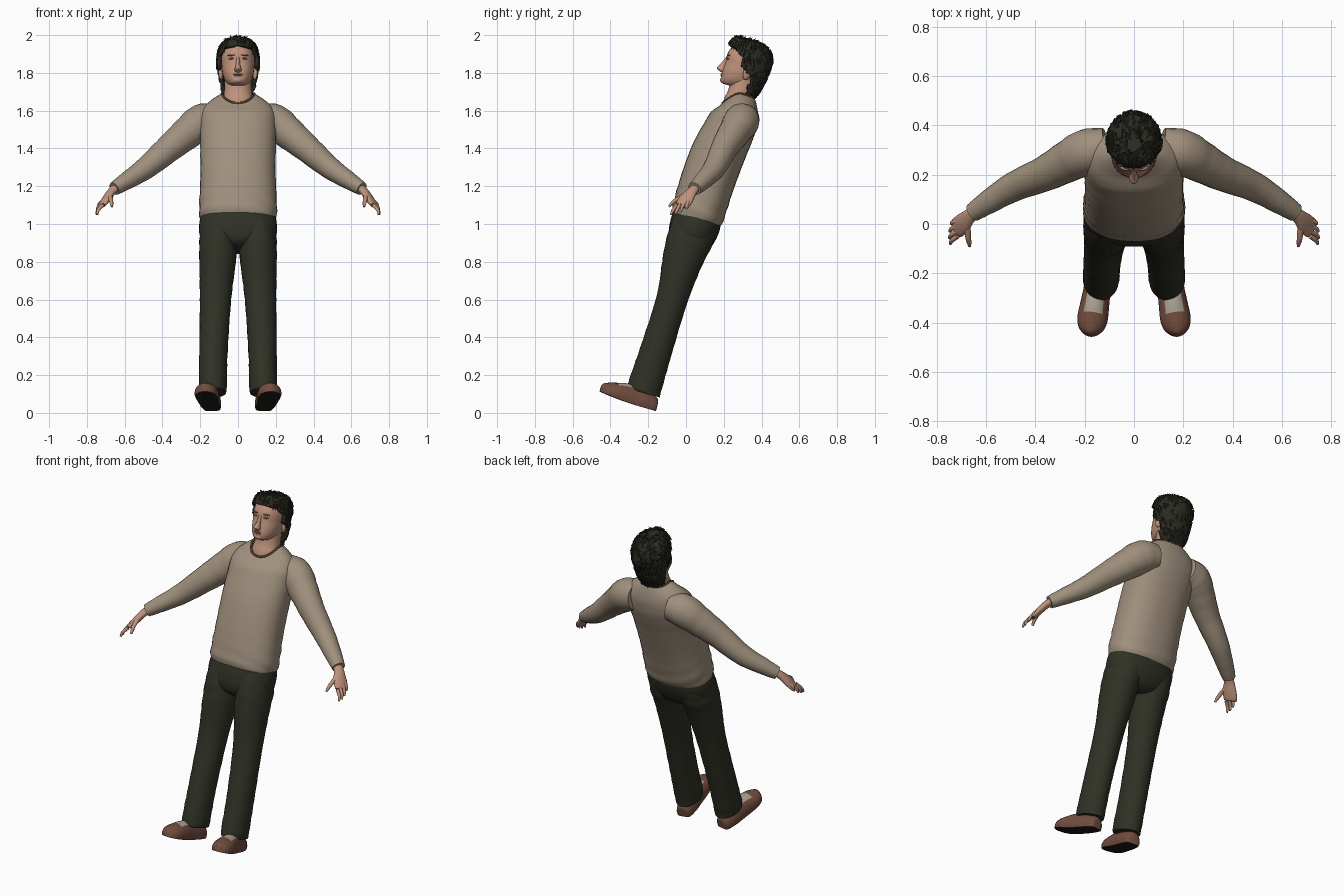
import bpy, bmesh, math, random
from mathutils import Vector, Matrix

random.seed(4)
if "Cube" in bpy.data.objects:
    bpy.data.objects.remove(bpy.data.objects["Cube"], do_unlink=True)

# The upright figure is leaned back onto its heels
LEAN = Matrix.Translation((0, -0.231, 0.03)) @ Matrix.Rotation(math.radians(-16), 4, 'X')
IDENT = Matrix.Identity(4)


def material(name, rgb):
    m = bpy.data.materials.new(name)
    m.use_nodes = True
    m.diffuse_color = (*rgb, 1)
    bsdf = m.node_tree.nodes["Principled BSDF"]
    bsdf.inputs["Base Color"].default_value = (*rgb, 1)
    bsdf.inputs["Roughness"].default_value = 0.8
    return m


WOOL = material("beige wool", (0.35, 0.28, 0.205))
SKIN = material("skin", (0.52, 0.29, 0.2))
LIP = material("lip", (0.36, 0.16, 0.12))
LID = material("eyelid", (0.33, 0.18, 0.13))
HAIR = material("dark hair", (0.022, 0.024, 0.015))
CLOTH = material("dark cloth", (0.029, 0.031, 0.019))
LEATHER = material("brown leather", (0.17, 0.075, 0.05))
TONGUE = material("grey tongue", (0.4, 0.36, 0.29))
RUBBER = material("black rubber", (0.012, 0.012, 0.01))
TRIM = material("brown trim", (0.1, 0.045, 0.03))


def finish(name, bm, mats, matrix=LEAN, angle=50, side=1):
    bmesh.ops.transform(bm, matrix=matrix, verts=bm.verts)
    bmesh.ops.scale(bm, vec=(side, 1, 1), verts=bm.verts)
    bmesh.ops.recalc_face_normals(bm, faces=bm.faces)
    me = bpy.data.meshes.new(name)
    bm.to_mesh(me)
    bm.free()
    for m in mats:
        me.materials.append(m)
    ob = bpy.data.objects.new(name, me)
    bpy.context.collection.objects.link(ob)
    bpy.ops.object.select_all(action='DESELECT')
    ob.select_set(True)
    bpy.context.view_layer.objects.active = ob
    bpy.ops.object.shade_smooth_by_angle(angle=math.radians(angle))
    return ob


def smooth_rows(rows, n):
    """Catmull-Rom resampling of a list of number rows."""
    out = []
    for i in range(len(rows) - 1):
        quad = [rows[max(0, min(len(rows) - 1, i + k))] for k in (-1, 0, 1, 2)]
        for s in range(n):
            t = s / n
            out.append([b + 0.5 * t * (c - a + t * (2 * a - 5 * b + 4 * c - d + t * (3 * (b - c) + d - a)))
                        for a, b, c, d in zip(*quad)])
    return out + [list(rows[-1])]


def bridge(rings, cap_end=True):
    bm = bmesh.new()
    loops = [[bm.verts.new(p) for p in ring] for ring in rings]
    n = len(loops[0])
    for lo, hi in zip(loops, loops[1:]):
        for j in range(n):
            bm.faces.new((lo[j], lo[(j + 1) % n], hi[(j + 1) % n], hi[j]))
    bm.faces.new(loops[0])
    if cap_end:
        bm.faces.new(loops[-1])
    return bm


def oval(z, rx, front, back, cx=0, segs=32, power=2.0, fold=0.0):
    pts = []
    for j in range(segs):
        a = math.tau * j / segs
        c, s = math.cos(a), math.sin(a)
        k = 1 + fold * math.sin(75 * z + 2 * c + 3 * s)
        pts.append(Vector((cx + k * rx * math.copysign(abs(c) ** (2 / power), c),
                           (front + back) / 2 + k * (back - front) / 2 * math.copysign(abs(s) ** (2 / power), s), z)))
    return pts


def loft(rows, n=4, **kw):
    return bridge([oval(*r, **kw) for r in smooth_rows(rows, n)])


def sweep(rows, hint, n=4, segs=20, fold=0.0):
    """Rows of x, y, z, wide radius, thin radius."""
    rows = smooth_rows(rows, n)
    pts = [Vector(r[:3]) for r in rows]
    rings = []
    for i, p in enumerate(pts):
        t = (pts[min(i + 1, len(pts) - 1)] - pts[max(i - 1, 0)]).normalized()
        u = (Vector(hint) - t * t.dot(Vector(hint))).normalized()
        v = t.cross(u)
        k = 1 + fold * math.sin(i * 1.9)
        rings.append([p + k * (u * rows[i][3] * math.cos(a) + v * rows[i][4] * math.sin(a))
                      for a in (math.tau * j / segs for j in range(segs))])
    return bridge(rings)


def ball(name, mat, at, size, side=1, turn=0.0):
    bm = bmesh.new()
    bmesh.ops.create_uvsphere(bm, u_segments=16, v_segments=10, radius=1)
    m = Matrix.Translation(at) @ Matrix.Rotation(turn, 4, 'Z') @ Matrix.Diagonal((*size, 1))
    return finish(name, bm, [mat], LEAN @ m, side=side)


# Sweater body with a dipped neckline
body = smooth_rows([(1.03, .195, -.125, .13), (1.05, .203, -.134, .138), (1.1, .206, -.141, .142),
                    (1.25, .2, -.141, .147), (1.42, .2, -.127, .161), (1.55, .203, -.097, .174),
                    (1.62, .2, -.078, .17), (1.67, .178, -.06, .157), (1.71, .135, -.045, .138),
                    (1.74, .086, -.036, .118)], 5)
rings = []
for r in body:
    ring = oval(*r, power=2.3, fold=0.012 if r[0] < 1.2 else 0.003)
    drop = 0.075 * max(0, (r[0] - 1.6) / 0.14)
    cy = (r[2] + r[3]) / 2
    for p in ring:
        p.z -= drop * max(0, (cy - p.y) / (cy - r[2])) ** 1.5
    rings.append(ring)
finish("sweater_body", bridge(rings, False), [WOOL])

# Collar trim follows the neckline
curve = bpy.data.curves.new("collar_trim", 'CURVE')
curve.dimensions = '3D'
curve.bevel_depth = 0.006
spline = curve.splines.new('POLY')
spline.points.add(len(rings[-1]) - 1)
spline.use_cyclic_u = True
for sp, p in zip(spline.points, rings[-1]):
    sp.co = (*(LEAN @ p), 1)
curve.materials.append(TRIM)
bpy.context.collection.objects.link(bpy.data.objects.new("collar_trim", curve))

# Trouser seat
finish("trouser_seat", loft([(.86, .05, -.05, .06), (.885, .13, -.1, .1), (.93, .196, -.122, .122),
                             (1, .206, -.13, .135), (1.06, .196, -.125, .13)], power=2.3), [CLOTH])

# Neck and head
finish("neck", loft([(1.62, .07, -.03, .1), (1.69, .083, -.034, .112), (1.74, .074, -.026, .11),
                     (1.83, .07, -.03, .11)]), [SKIN])
finish("head", loft([(1.764, .022, -.06, -.02), (1.773, .045, -.075, .03), (1.8, .067, -.083, .09),
                     (1.84, .081, -.083, .125), (1.88, .086, -.08, .14), (1.92, .088, -.083, .145),
                     (1.96, .082, -.072, .14), (1.995, .055, -.04, .1), (2.01, .015, 0, .05)],
                    power=2.2), [SKIN])
finish("nose", loft([(1.82, .008, -.09, -.06), (1.828, .017, -.107, -.06), (1.838, .018, -.117, -.06),
                     (1.86, .012, -.104, -.06), (1.9, .009, -.087, -.06), (1.915, .006, -.08, -.06)],
                    segs=16), [SKIN])
ball("upper_lip", LIP, (0, -.082, 1.811), (.026, .007, .004))
ball("lower_lip", LIP, (0, -.081, 1.803), (.022, .007, .004))
ball("chin", SKIN, (0, -.066, 1.783), (.026, .017, .017))

# Hair shell, trimmed along the hairline
HAIRLINE = [(1.72, .07), (1.84, .075), (1.87, .015), (1.927, -.005), (1.965, -.05), (1.978, -.2)]


def hairline(z):
    for (z0, y0), (z1, y1) in zip(HAIRLINE, HAIRLINE[1:]):
        if z <= z1:
            return y0 + (y1 - y0) * (z - z0) / (z1 - z0)
    return -1


bm = loft([(1.735, .07, .02, .12), (1.78, .094, -.02, .138), (1.84, .106, -.07, .152),
           (1.9, .111, -.09, .158), (1.95, .109, -.092, .158), (1.99, .096, -.085, .138),
           (2.015, .07, -.07, .105), (2.027, .03, -.05, .05)], n=5, segs=48)
bmesh.ops.recalc_face_normals(bm, faces=bm.faces)
bm.normal_update()
spots = []
for v in bm.verts:
    if v.co.y > hairline(v.co.z) + 0.008:
        spots.append((v.co.copy(), v.normal.copy()))
    v.co += v.normal * random.uniform(-.004, .004)
bmesh.ops.delete(bm, geom=[f for f in bm.faces if f.calc_center_median().y < hairline(f.calc_center_median().z)],
                 context='FACES')
hair = finish("hair_shell", bm, [HAIR], angle=30)
solid = hair.modifiers.new("thickness", 'SOLIDIFY')
solid.thickness = 0.018

# Loose locks lying over the shell
bm = bmesh.new()
for p, n in random.sample(spots, 220):
    flow = Vector((random.uniform(-.4, .4), random.uniform(0, .5), -1))
    flow = (flow - n * flow.dot(n) + n * 0.22).normalized()
    rot = flow.to_track_quat('Z', 'Y').to_matrix().to_4x4()
    bmesh.ops.create_cone(bm, cap_ends=True, segments=5, radius1=.009, radius2=.001, depth=.034,
                          matrix=Matrix.Translation(p + n * .001) @ rot)
finish("hair_locks", bm, [HAIR], angle=30)

# Parts that come in pairs
for side, tag in ((1, "left"), (-1, "right")):
    ball(tag + "_ear", SKIN, (.09, .045, 1.85), (.012, .021, .034), side, 0.3)
    ball(tag + "_eye", LID, (.034, -.073, 1.899), (.016, .007, .005), side, 0.25)
    ball(tag + "_brow", LID, (.036, -.0755, 1.917), (.021, .008, .004), side, 0.25)

    finish(tag + "_trouser_leg", loft(
        [(.075, .07, -.1, .075, .133), (.11, .074, -.108, .073, .133), (.3, .075, -.098, .072, .13),
         (.59, .083, -.09, .076, .119), (.8, .097, -.116, .096, .108), (.92, .1, -.124, .118, .104),
         (1.02, .09, -.115, .115, .1)], n=6, fold=.012), [CLOTH], side=side)

    # Shoe built heel to toe, with a flat sole
    shoe = smooth_rows([(.072, .025, .05), (.06, .043, .07), (0, .054, .09), (-.06, .056, .1),
                        (-.12, .06, .094), (-.17, .062, .078), (-.21, .052, .062), (-.234, .03, .048),
                        (-.243, .008, .034)], 4)
    rings = []
    for y, w, h in shoe:
        lift = .018 * max(0, -y / .243) ** 2
        rings.append([Vector((w * math.cos(a), y, lift + max(0, h * (.25 + .75 * math.sin(a)))))
                      for a in (math.tau * (j + .5) / 24 for j in range(24))])
    bm = bridge(rings)
    bmesh.ops.recalc_face_normals(bm, faces=bm.faces)
    for f in bm.faces:
        c = f.calc_center_median()
        if f.normal.z < -0.7:
            f.material_index = 1
        elif f.normal.z > 0.5 and -.155 < c.y < -.07 and abs(c.x) < .034:
            f.material_index = 2
    turn = Matrix.Translation((.143, 0, 0)) @ Matrix.Rotation(0.15, 4, 'Z')
    finish(tag + "_shoe", bm, [LEATHER, RUBBER, TONGUE], LEAN @ turn, side=side)

    # Sleeve and hand hang away from the body
    finish(tag + "_sleeve", sweep(
        [(.11, .31, 1.555, .08, .08), (.19, .292, 1.54, .094, .096), (.27, .253, 1.48, .084, .086),
         (.36, .205, 1.405, .072, .074), (.49, .15, 1.295, .06, .059), (.6, .083, 1.222, .047, .045),
         (.655, .046, 1.187, .038, .036)], (0, 1, 0), n=5, fold=.01), [WOOL], IDENT, side=side)
    palm = [(.64, .055, 1.198, .026, .022), (.67, .03, 1.17, .03, .021), (.695, .003, 1.135, .041, .02),
            (.72, -.018, 1.1, .04, .015), (.724, -.022, 1.094, .03, .008)]
    finish(tag + "_palm", sweep(palm, (0, 1, .35)), [SKIN], IDENT, side=side)
    for i in range(4):
        y, reach = -.05 + .021 * i, (.9, 1, .95, .75)[i]
        root = Vector((.715, y, 1.1 + .008 * i))
        tip = root + Vector((.034, -.034 + .006 * i, -.056)) * reach
        mid = root.lerp(tip, .55) + Vector((.007, 0, .004))
        finger = [(*root, .01, .01), (*mid, .009, .009), (*tip, .006, .006)]
        finish(f"{tag}_finger_{i + 1}", sweep(finger, (0, 1, 0), segs=10), [SKIN], IDENT, side=side)
    thumb = [(.678, .005, 1.155, .015, .013), (.674, -.045, 1.132, .012, .011),
             (.67, -.072, 1.112, .01, .01), (.667, -.09, 1.092, .006, .006)]
    finish(tag + "_thumb", sweep(thumb, (1, 0, 0), segs=10), [SKIN], IDENT, side=side)
